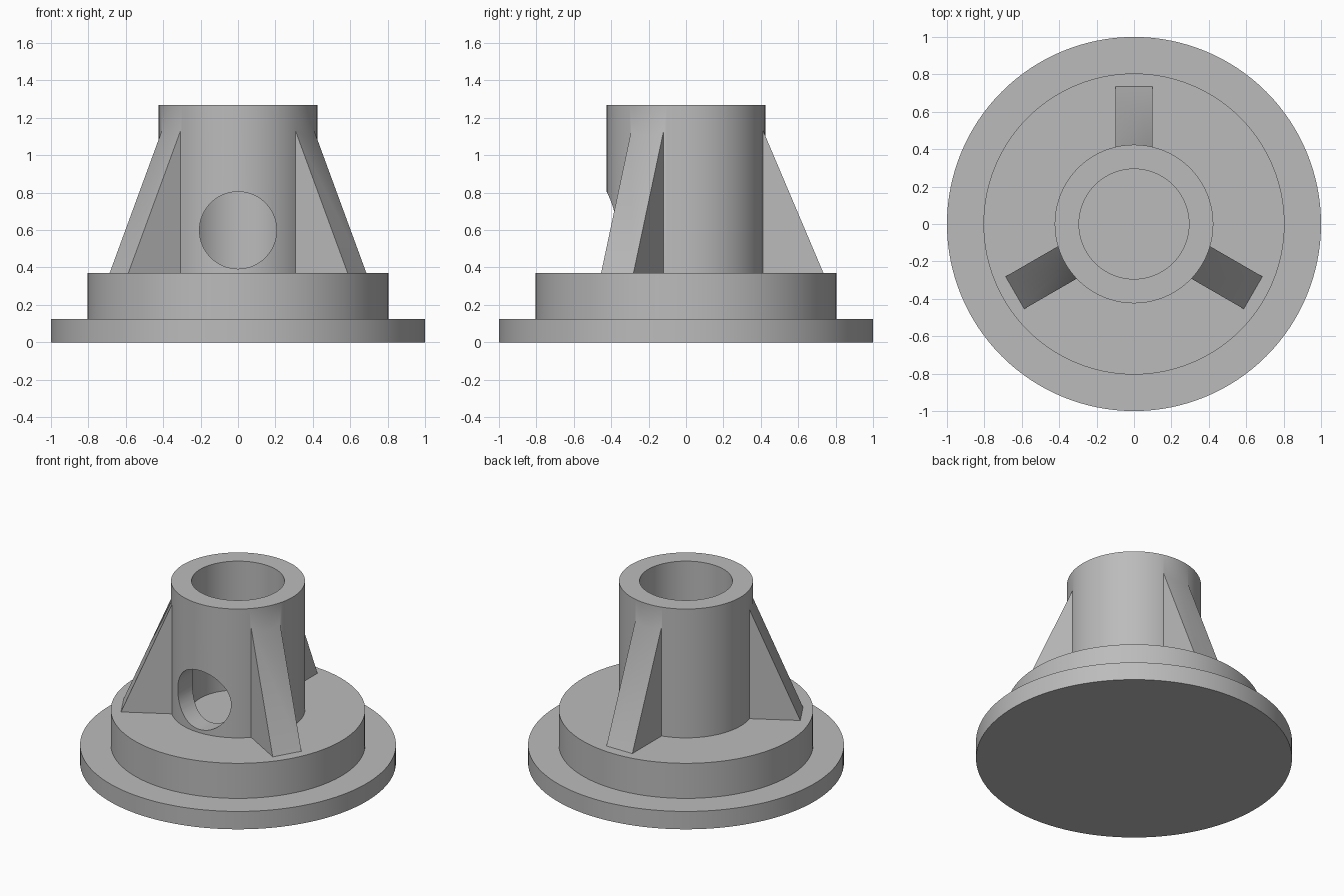
import bpy, bmesh
from math import radians, pi
from mathutils import Matrix, Vector

cube = bpy.data.objects.get("Cube")
if cube:
    bpy.data.objects.remove(cube, do_unlink=True)

# Heights and radii shared by the parts
FLANGE_TOP, STEP_TOP, TUBE_TOP = 0.125, 0.37, 1.27
FLANGE_R, STEP_R, TUBE_R, BORE_R = 1.0, 0.805, 0.424, 0.294
SEGMENTS = 128

grey = bpy.data.materials.new("plain_grey")
grey.use_nodes = True
colour = (0.5, 0.5, 0.5, 1)
grey.diffuse_color = colour
grey.node_tree.nodes["Principled BSDF"].inputs["Base Color"].default_value = colour


def make_object(name, bm):
    bmesh.ops.recalc_face_normals(bm, faces=bm.faces)
    mesh = bpy.data.meshes.new(name)
    bm.to_mesh(mesh)
    bm.free()
    mesh.materials.append(grey)
    obj = bpy.data.objects.new(name, mesh)
    bpy.context.collection.objects.link(obj)
    return obj


def lathe(name, profile):
    bm = bmesh.new()
    verts = [bm.verts.new((r, 0, z)) for r, z in profile]
    edges = [bm.edges.new(pair) for pair in zip(verts, verts[1:])]
    bmesh.ops.spin(bm, geom=verts + edges, cent=(0, 0, 0), axis=(0, 0, 1),
                   angle=2 * pi, steps=SEGMENTS, use_duplicate=False)
    bmesh.ops.remove_doubles(bm, verts=bm.verts, dist=1e-4)
    return make_object(name, bm)


def rib(name, angle):
    # Sloped web, sunk slightly into the tube wall and the step
    profile = [(0.36, 0.3), (0.735, 0.3), (0.735, STEP_TOP), (0.36, 1.255)]
    bm = bmesh.new()
    face = bm.faces.new([bm.verts.new((r, -0.1, z)) for r, z in profile])
    side = bmesh.ops.extrude_face_region(bm, geom=[face])
    moved = [v for v in side["geom"] if isinstance(v, bmesh.types.BMVert)]
    bmesh.ops.translate(bm, verts=moved, vec=Vector((0, 0.2, 0)))
    bm.transform(Matrix.Rotation(radians(angle), 4, "Z"))
    return make_object(name, bm)


def combine(target, tool, operation):
    mod = target.modifiers.new(tool.name, "BOOLEAN")
    mod.operation, mod.object, mod.solver = operation, tool, "EXACT"
    bpy.context.view_layer.objects.active = target
    bpy.ops.object.modifier_apply(modifier=mod.name)
    bpy.data.objects.remove(tool, do_unlink=True)


# Round flange, step and tube with a blind bore
body = lathe("flanged_tube_mount", [
    (0, 0), (FLANGE_R, 0), (FLANGE_R, FLANGE_TOP), (STEP_R, FLANGE_TOP),
    (STEP_R, STEP_TOP), (TUBE_R, STEP_TOP), (TUBE_R, TUBE_TOP),
    (BORE_R, TUBE_TOP), (BORE_R, STEP_TOP), (0, STEP_TOP)])

# Three support ribs
for i in range(3):
    combine(body, rib(f"support_rib_{i + 1}", 90 + 120 * i), "UNION")

# Round hole through the front wall of the tube
bm = bmesh.new()
bmesh.ops.create_cone(bm, cap_ends=True, segments=64, radius1=0.206, radius2=0.206,
                      depth=0.6, matrix=Matrix.Translation((0, -0.3, 0.599))
                      @ Matrix.Rotation(pi / 2, 4, "X"))
cutter = make_object("hole_cutter", bm)
cutter.hide_render = True
combine(body, cutter, "DIFFERENCE")

# Smooth round walls, sharp rims
bpy.ops.object.select_all(action="DESELECT")
body.select_set(True)
bpy.context.view_layer.objects.active = body
bpy.ops.object.shade_smooth_by_angle(angle=radians(30))
